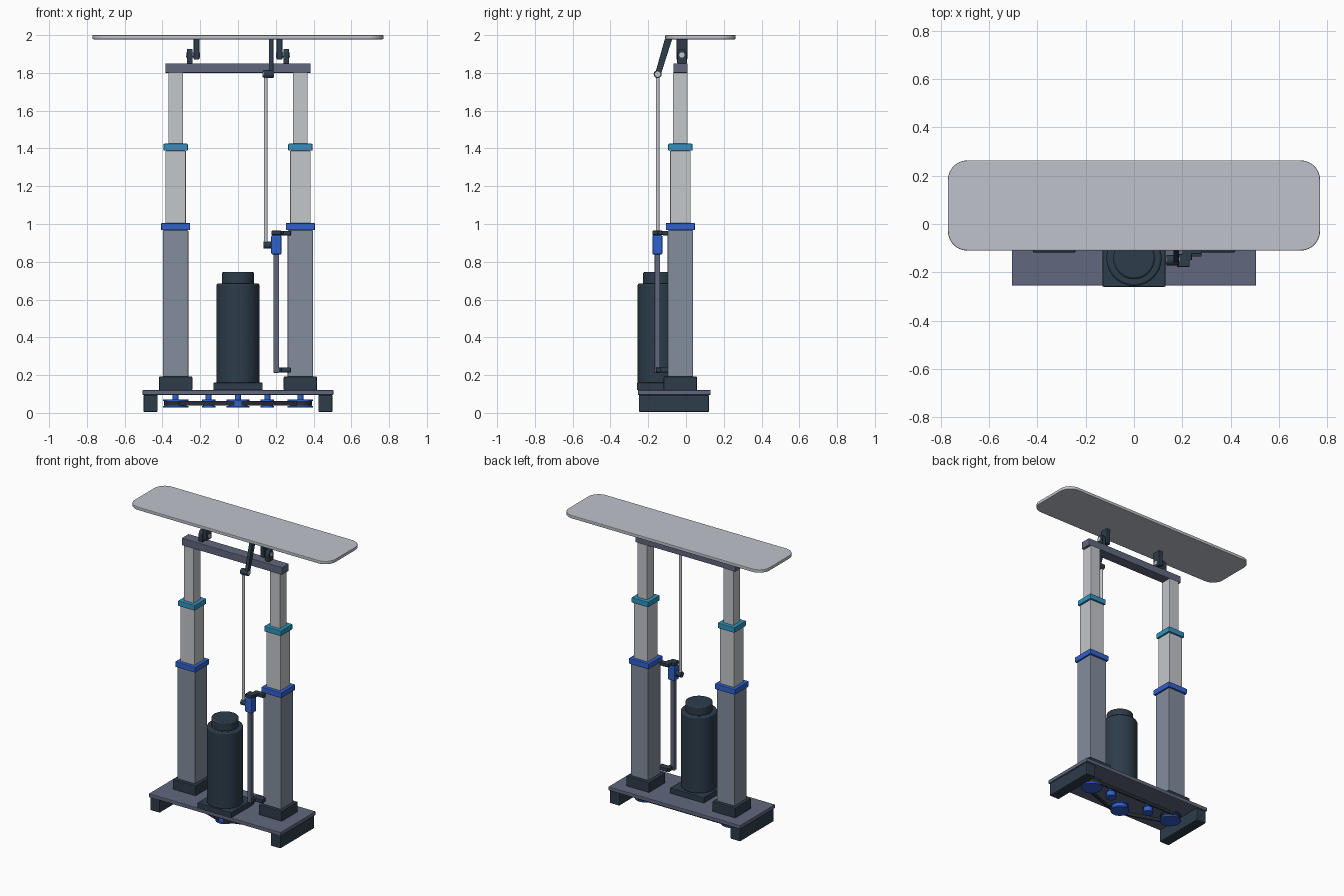
import bpy, bmesh, math
from mathutils import Vector

if "Cube" in bpy.data.objects:
    bpy.data.objects.remove(bpy.data.objects["Cube"])


def material(name, rgb):
    m = bpy.data.materials.new(name)
    m.use_nodes = True
    m.diffuse_color = (*rgb, 1)
    m.node_tree.nodes["Principled BSDF"].inputs["Base Color"].default_value = (*rgb, 1)
    return m


DARK = material("dark steel", (0.026, 0.045, 0.068))
SLATE = material("slate frame", (0.12, 0.14, 0.21))
OUTER = material("grey blue column", (0.23, 0.27, 0.34))
LIGHT = material("light aluminium", (0.55, 0.57, 0.60))
TOP = material("pale table", (0.52, 0.55, 0.60))
BLUE = material("blue", (0.03, 0.12, 0.62))
TEAL = material("teal", (0.03, 0.30, 0.52))
BELT = material("belt black", (0.02, 0.025, 0.035))


def finish(name, bm, mat, bevel=0.0, smooth=False):
    bmesh.ops.recalc_face_normals(bm, faces=bm.faces)
    mesh = bpy.data.meshes.new(name)
    bm.to_mesh(mesh)
    bm.free()
    mesh.materials.append(mat)
    ob = bpy.data.objects.new(name, mesh)
    bpy.context.collection.objects.link(ob)
    if bevel:
        mod = ob.modifiers.new("soft edges", "BEVEL")
        mod.width = bevel
        mod.segments = 2
        mod.limit_method = "ANGLE"
    if smooth:
        bpy.ops.object.select_all(action="DESELECT")
        ob.select_set(True)
        bpy.context.view_layer.objects.active = ob
        bpy.ops.object.shade_smooth_by_angle(angle=math.radians(35))
    return ob


def box(name, x, y, z, mat, bevel=0.004):
    """Box from (low, high) ranges."""
    bm = bmesh.new()
    bmesh.ops.create_cube(bm, size=1)
    for v in bm.verts:
        v.co = [r[0] + (c + 0.5) * (r[1] - r[0]) for c, r in zip(v.co, (x, y, z))]
    return finish(name, bm, mat, bevel)


def square(name, x, y, half, z, mat):
    return box(name, (x - half, x + half), (y - half, y + half), z, mat)


def rod(name, a, b, r, mat, sides=32, bevel=0.0):
    """Cylinder between two points."""
    a, b = Vector(a), Vector(b)
    bm = bmesh.new()
    bmesh.ops.create_cone(bm, cap_ends=True, segments=sides, radius1=r, radius2=r, depth=(b - a).length)
    turn = (b - a).to_track_quat("Z", "Y")
    for v in bm.verts:
        v.co = turn @ v.co + (a + b) / 2
    return finish(name, bm, mat, bevel, True)


def prism(name, outline, axis, low, high, mat, bevel=0.0):
    """Extrude a flat outline along x or z."""
    bm = bmesh.new()
    point = (lambda p: (low, p[0], p[1])) if axis == "x" else (lambda p: (p[0], p[1], low))
    face = bm.faces.new([bm.verts.new(point(p)) for p in outline])
    ext = bmesh.ops.extrude_face_region(bm, geom=[face])
    shift = Vector((high - low, 0, 0)) if axis == "x" else Vector((0, 0, high - low))
    bmesh.ops.translate(bm, vec=shift, verts=[v for v in ext["geom"] if isinstance(v, bmesh.types.BMVert)])
    return finish(name, bm, mat, bevel)


# Base
box("base_plate", (-0.505, 0.505), (-0.255, 0.13), (0.095, 0.121), SLATE)
for side, s in (("left", 1), ("right", -1)):
    box(side + "_foot", sorted((s * 0.425, s * 0.5)), (-0.25, 0.122), (0.005, 0.095), DARK, 0.006)

# Telescoping columns: part, half width, bottom, top, material
COL_X, COL_Y = 0.33, -0.03
STAGES = (
    ("socket", 0.088, 0.121, 0.192, DARK),
    ("outer_tube", 0.067, 0.19, 0.967, OUTER),
    ("lower_collar", 0.077, 0.967, 1.005, BLUE),
    ("middle_tube", 0.054, 1.0, 1.388, LIGHT),
    ("upper_collar", 0.064, 1.388, 1.425, TEAL),
    ("inner_tube", 0.039, 1.42, 1.802, LIGHT),
)
for side, s in (("left", 1), ("right", -1)):
    for part, half, low, high, mat in STAGES:
        square(f"{side}_{part}", s * COL_X, COL_Y, half, (low, high), mat)

# Cross beam and table hinges
box("cross_beam", (-0.385, 0.385), (-0.067, 0.008), (1.8, 1.851), SLATE)
for side, s in (("left", 1), ("right", -1)):
    box(side + "_table_bracket", sorted((s * 0.205, s * 0.235)), (-0.05, 0.007), (1.87, 1.982), DARK)
    lug = [(-0.047, 1.85), (0.004, 1.85), (0.004, 1.905), (-0.01, 1.927), (-0.033, 1.927), (-0.047, 1.905)]
    prism(side + "_beam_lug", lug, "x", *sorted((s * 0.24, s * 0.27)), DARK, 0.003)
    rod(side + "_hinge_pin", (s * 0.2, -0.022, 1.895), (s * 0.275, -0.022, 1.895), 0.014, LIGHT)

# Rounded table top
corners = []
R = 0.08
for cx, cy, start in ((0.77 - R, 0.263 - R, 0), (-0.77 + R, 0.263 - R, 90),
                      (-0.77 + R, -0.11 + R, 180), (0.77 - R, -0.11 + R, 270)):
    for i in range(9):
        t = math.radians(start + i * 90 / 8)
        corners.append((cx + R * math.cos(t), cy + R * math.sin(t)))
prism("table_top", corners, "z", 1.978, 2.0, TOP, 0.004)

# Tilt lever and push rod
prism("tilt_lever", [(-0.165, 1.79), (-0.137, 1.78), (-0.073, 1.98), (-0.112, 1.98)],
      "x", 0.163, 0.187, DARK, 0.003)
rod("lever_pivot", (0.135, -0.15, 1.793), (0.187, -0.15, 1.793), 0.021, DARK)
rod("lever_pin", (0.13, -0.15, 1.793), (0.19, -0.15, 1.793), 0.014, LIGHT)
rod("push_rod", (0.147, -0.15, 0.888), (0.147, -0.15, 1.793), 0.01, LIGHT)
rod("rod_end", (0.135, -0.15, 0.888), (0.18, -0.15, 0.888), 0.019, DARK)

# Guide rail and slider
box("guide_rail", (0.188, 0.217), (-0.166, -0.138), (0.212, 0.95), SLATE, 0.003)
box("slider_block", (0.176, 0.23), (-0.178, -0.125), (0.838, 0.942), BLUE, 0.008)
box("rail_cap", (0.177, 0.23), (-0.178, -0.125), (0.942, 0.965), DARK)
box("upper_rail_arm", (0.22, 0.28), (-0.125, -0.09), (0.94, 0.964), DARK)
box("upper_rail_link", (0.2, 0.24), (-0.15, -0.09), (0.942, 0.964), DARK)
box("lower_rail_arm", (0.21, 0.28), (-0.135, -0.09), (0.214, 0.241), DARK)
box("lower_rail_link", (0.2, 0.23), (-0.16, -0.1), (0.214, 0.24), DARK)

# Motor
MOTOR_Y = -0.142
box("motor_mount", (-0.13, 0.13), (-0.26, -0.01), (0.121, 0.16), DARK)
rod("motor_body", (0, MOTOR_Y, 0.155), (0, MOTOR_Y, 0.685), 0.114, DARK, 48, 0.008)
rod("motor_cap", (0, MOTOR_Y, 0.68), (0, MOTOR_Y, 0.745), 0.086, DARK, 48, 0.008)

# Belt drive under the base: name, x, y, flange radius
PULLEYS = (("left_drive", 0.33, COL_Y, 0.068), ("right_drive", -0.33, COL_Y, 0.068),
           ("motor_drive", 0, MOTOR_Y, 0.06), ("left_idler", 0.155, -0.045, 0.035),
           ("right_idler", -0.155, -0.045, 0.035))
for name, x, y, r in PULLEYS:
    rod(name + "_shaft", (x, y, 0.03), (x, y, 0.097), 0.016, BLUE)
    rod(name + "_hub", (x, y, 0.03), (x, y, 0.07), r * 0.85, BLUE)
    for part, low in (("lower", 0.028), ("upper", 0.064)):
        rod(f"{name}_{part}_flange", (x, y, low), (x, y, low + 0.008), r, BLUE)


def belt_run(name, a, b):
    """Thin upright strip between two tangent points."""
    a, b = Vector(a), Vector(b)
    n = (b - a).orthogonal().normalized() * 0.004
    prism(name, [a + n, b + n, b - n, a - n], "z", 0.038, 0.062, BELT)


belt_run("back_belt", (-0.33, COL_Y + 0.058), (0.33, COL_Y + 0.058))
for side, s in (("left", 1), ("right", -1)):
    belt_run(side + "_front_belt", (s * 0.31, COL_Y - 0.056), (s * 0.018, MOTOR_Y - 0.048))
    rod(side + "_belt_wrap", (s * 0.33, COL_Y, 0.038), (s * 0.33, COL_Y, 0.062), 0.062, BELT)
